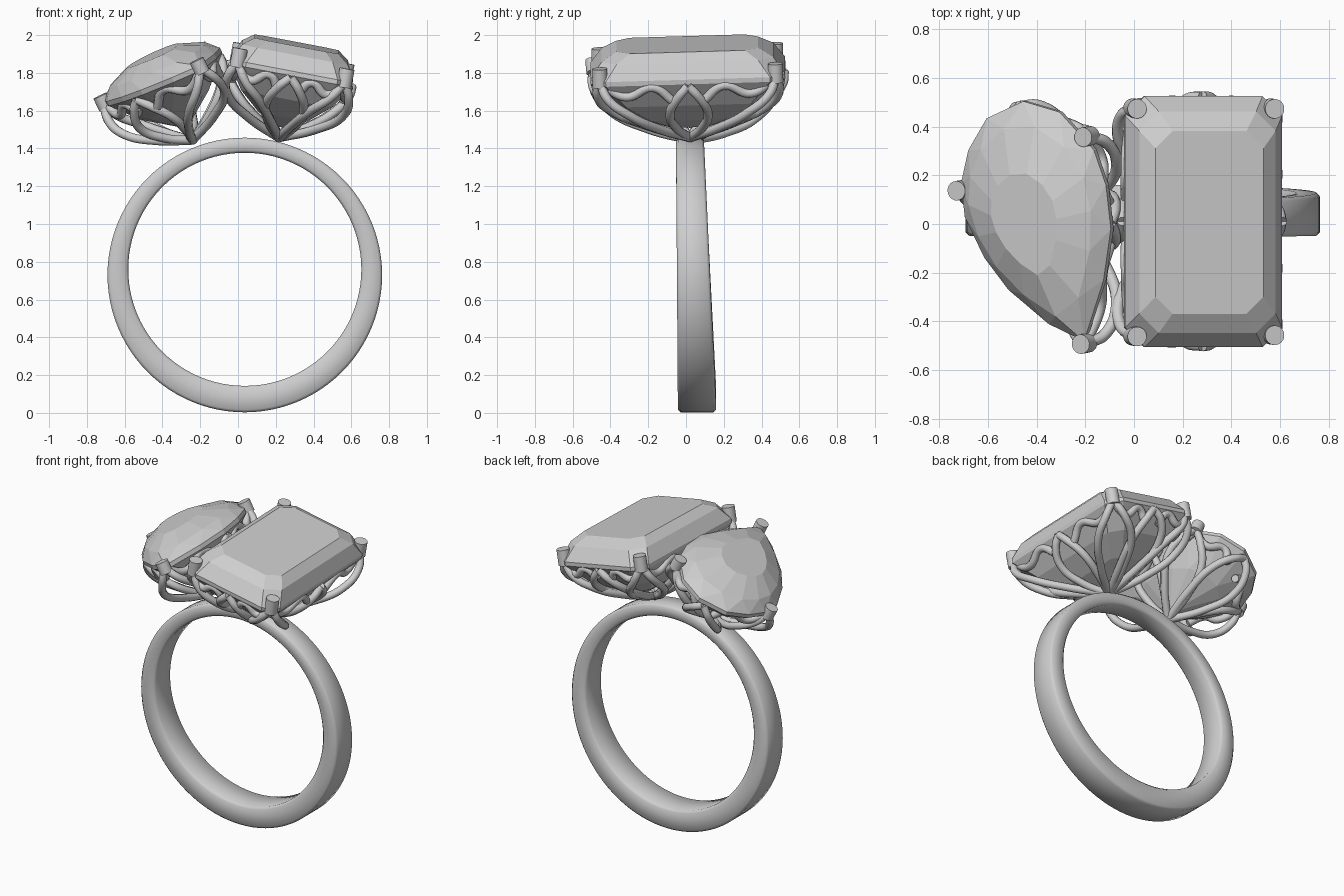
import bpy, bmesh, math
from mathutils import Vector

if "Cube" in bpy.data.objects:
    bpy.data.objects.remove(bpy.data.objects["Cube"])

grey = bpy.data.materials.new("plain grey")
grey.use_nodes = True
COLOUR = (0.62, 0.62, 0.62, 1)
grey.diffuse_color = COLOUR
grey.node_tree.nodes["Principled BSDF"].inputs["Base Color"].default_value = COLOUR


def add_mesh(name, bm, smooth=False):
    bmesh.ops.recalc_face_normals(bm, faces=bm.faces)
    mesh = bpy.data.meshes.new(name)
    bm.to_mesh(mesh)
    bm.free()
    mesh.materials.append(grey)
    obj = bpy.data.objects.new(name, mesh)
    bpy.context.collection.objects.link(obj)
    if smooth:
        bpy.ops.object.select_all(action='DESELECT')
        obj.select_set(True)
        bpy.context.view_layer.objects.active = obj
        bpy.ops.object.shade_smooth_by_angle(angle=math.radians(50))
    return obj


def bridge(bm, a, b, zigzag=False):
    """Join two equal loops with quads, or with triangles when staggered."""
    n = len(a)
    for i in range(n):
        j = (i + 1) % n
        if zigzag:
            bm.faces.new((a[i], a[j], b[i]))
            bm.faces.new((a[j], b[j], b[i]))
        else:
            bm.faces.new((a[i], a[j], b[j], b[i]))


class Setting:
    """Tilted plane carrying one stone: top-view position plus height along its normal."""
    def __init__(self, centre, slope_x, slope_y):
        self.c = Vector(centre)
        self.sx, self.sy = slope_x, slope_y
        self.n = Vector((-slope_x, -slope_y, 1)).normalized()

    def at(self, x, y, h):
        plane = Vector((x, y, self.sx * x + self.sy * y))
        return self.c + plane + self.n * h


# --- Band: eccentric hoop, thicker and wider at the bottom
def build_band():
    bm = bmesh.new()
    loops, steps, cx, b = [], 96, 0.036, 0.014
    for i in range(steps):
        a = 2 * math.pi * i / steps
        s, c = math.sin(a), math.cos(a)
        t = (s + 1) / 2
        y0, y1 = -0.043 - 0.01 * t, 0.16 - 0.065 * t
        outer = Vector((cx + 0.727 * c, 0, 0.73 + 0.727 * s))
        inner = Vector((cx + 0.617 * c, 0, 0.76 + 0.617 * s))
        d = (outer - inner).normalized() * b
        section = [(outer, y0 + b), (outer, y1 - b), (outer - d, y1), (inner + d, y1),
                   (inner, y1 - b), (inner, y0 + b), (inner + d, y0), (outer - d, y0)]
        loops.append([bm.verts.new((p.x, y, p.z)) for p, y in section])
    for i in range(steps):
        bridge(bm, loops[i], loops[(i + 1) % steps])
    add_mesh("band", bm, True)


# --- Step-cut rectangular stone: stacked octagons
def build_step_stone(setting):
    bm = bmesh.new()
    layers = [(0.222, 0.375, 0.07, 0.135), (0.28, 0.455, 0.08, 0.09), (0.322, 0.515, 0.08, 0.005),
              (0.322, 0.515, 0.08, -0.02), (0.24, 0.40, 0.07, -0.15),
              (0.13, 0.25, 0.05, -0.25), (0.02, 0.10, 0.01, -0.31)]
    loops = []
    for w, l, k, h in layers:
        quarter = [(w, l - k), (w - k, l)]
        pts = quarter + [(-x, y) for x, y in reversed(quarter)]
        pts += [(-x, -y) for x, y in pts]
        loops.append([bm.verts.new(setting.at(x, y, h)) for x, y in pts])
    for a, b in zip(loops, loops[1:]):
        bridge(bm, a, b)
    bm.faces.new(loops[0])
    bm.faces.new(loops[-1])
    add_mesh("rectangular_stone", bm)


# --- Pear stone: staggered triangular facets above and below the girdle
PEAR = [(0.2, -0.48), (0.28, -0.23), (0.31, -0.02), (0.29, 0.16), (0.24, 0.305), (0.1, 0.46), (-0.05, 0.505),
        (-0.2, 0.435), (-0.275, 0.305), (-0.305, 0.17), (-0.29, 0.03), (-0.21, -0.137), (-0.11, -0.27),
        (0.055, -0.41)]


def build_pear_stone(setting):
    bm = bmesh.new()
    n = len(PEAR)

    def ring(scale, h, shift):
        out = []
        for i in range(n):
            p, q = Vector(PEAR[i]), Vector(PEAR[(i + 1) % n])
            v = p.lerp(q, shift * 0.5) * scale
            out.append(bm.verts.new(setting.at(v.x, v.y, h)))
        return out

    girdle_top, girdle_low = ring(1, 0.012, 0), ring(1, -0.015, 0)
    crown, table = ring(0.84, 0.07, 1), ring(0.45, 0.125, 1)
    pavilion = ring(0.6, -0.16, 1)
    bridge(bm, girdle_top, girdle_low)
    bridge(bm, girdle_top, crown, True)
    bridge(bm, crown, table)
    bm.faces.new(table)
    bridge(bm, girdle_low, pavilion, True)
    culet = bm.verts.new(setting.at(0, 0, -0.3))
    for i in range(n):
        bm.faces.new((pavilion[i], pavilion[(i + 1) % n], culet))
    add_mesh("pear_stone", bm)


# --- Basket: wire petals rising from one point, plus a scalloped rail
def build_basket(name, setting, prongs, mids, claw_top):
    curve = bpy.data.curves.new(name, 'CURVE')
    curve.dimensions = '3D'
    curve.bevel_depth = 0.024
    curve.bevel_resolution = 3
    curve.resolution_u = 8
    curve.use_fill_caps = True
    curve.materials.append(grey)

    def wire(points):
        sp = curve.splines.new('BEZIER')
        sp.bezier_points.add(len(points) - 1)
        for bp, p in zip(sp.bezier_points, points):
            bp.co = p
            bp.handle_left_type = bp.handle_right_type = 'AUTO'

    def petal(tip, width, top):
        tip = Vector(tip)
        side = Vector((-tip.y, tip.x)).normalized()
        for s in (-1, 1):
            pts = [(0, 0, -0.37), (0.4, 0.7, -0.29), (0.78, 1, -0.185), (0.98, 0.5, -0.085), (1, 0, top)]
            wire([setting.at(*(tip * f + side * s * width * k), h) for f, k, h in pts])

    for p in prongs:
        petal(p, 0.1, 0.0)
    for m in mids:
        petal(m, 0.1, -0.03)
    # scallops from each prong to the petals beside it
    n = len(prongs)
    for i in range(n):
        m = Vector(mids[i])
        for p in (Vector(prongs[i]), Vector(prongs[(i + 1) % n])):
            pts = [(1, 0.99, -0.01), (0.72, 0.99, -0.085), (0.4, 1, -0.035), (0.2, 0.93, -0.11)]
            wire([setting.at(*(m.lerp(p, t) * f), h) for t, f, h in pts])
    obj = bpy.data.objects.new(name + "_basket", curve)
    bpy.context.collection.objects.link(obj)
    bpy.ops.object.select_all(action='DESELECT')
    obj.select_set(True)
    bpy.context.view_layer.objects.active = obj
    bpy.ops.object.convert(target='MESH')

    # round claws holding the stone
    for i, p in enumerate(prongs):
        bm = bmesh.new()
        loops = []
        for h in (-0.03, claw_top):
            centre = setting.at(*p, h)
            u = setting.n.orthogonal().normalized()
            v = setting.n.cross(u)
            angles = [2 * math.pi * k / 20 for k in range(20)]
            loops.append([bm.verts.new(centre + 0.04 * (u * math.cos(a) + v * math.sin(a))) for a in angles])
        bridge(bm, *loops)
        for loop in loops:
            bm.faces.new(loop)
        add_mesh(f"{name}_claw_{i + 1}", bm, True)


build_band()
right_setting = Setting((0.285, 0.01, 1.82), -0.19, 0.03)
build_step_stone(right_setting)
build_basket("rectangular", right_setting, [(0.28, 0.465), (-0.285, 0.465), (-0.285, -0.47), (0.28, -0.465)],
             [(0, 0.51), (-0.325, 0), (0, -0.51), (0.325, 0)], 0.07)
left_setting = Setting((-0.4, 0, 1.775), 0.48, 0.09)
build_pear_stone(left_setting)
build_basket("pear", left_setting, [(0.21, 0.36), (-0.31, 0.14), (0.2, -0.49)],
             [(-0.08, 0.48), (-0.15, -0.2), (0.29, 0)], 0.045)
